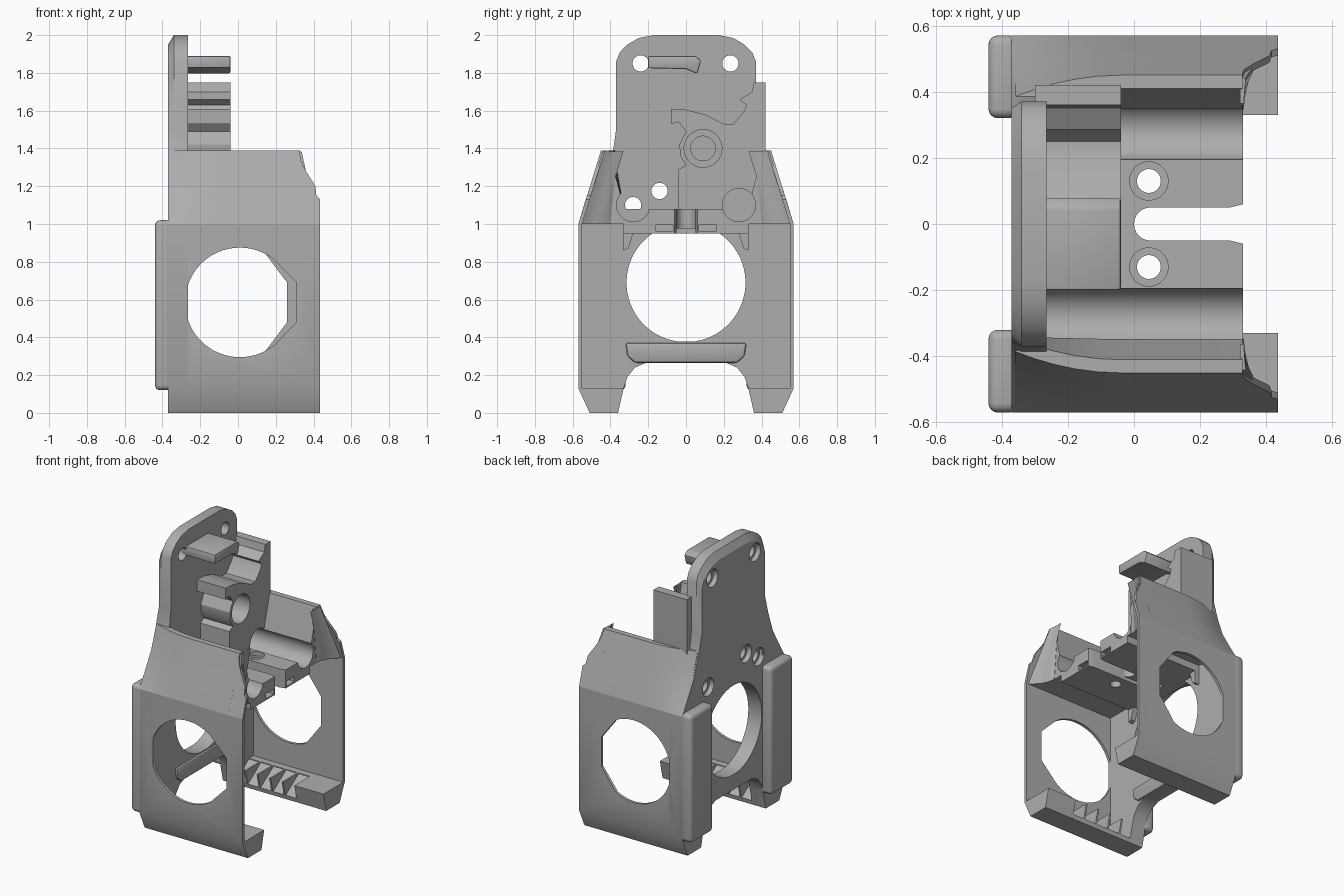
import bpy, bmesh, math

if "Cube" in bpy.data.objects:
    bpy.data.objects.remove(bpy.data.objects["Cube"], do_unlink=True)

grey = bpy.data.materials.new("mid grey plastic")
grey.use_nodes = True
colour = (0.42, 0.42, 0.42, 1)
grey.diffuse_color = colour
grey.node_tree.nodes["Principled BSDF"].inputs["Base Color"].default_value = colour
parts, cutters = [], []


def loft(name, rings, group=parts):
    """Closed solid skinned through rings that have equal point counts."""
    bm = bmesh.new()
    rows = [[bm.verts.new(p) for p in ring] for ring in rings]
    n = len(rows[0])
    for a, b in zip(rows, rows[1:]):
        for i in range(n):
            j = (i + 1) % n
            bm.faces.new((a[i], a[j], b[j], b[i]))
    bm.faces.new(rows[0])
    bm.faces.new(rows[-1])
    bmesh.ops.recalc_face_normals(bm, faces=bm.faces)
    mesh = bpy.data.meshes.new(name)
    bm.to_mesh(mesh)
    bm.free()
    obj = bpy.data.objects.new(name, mesh)
    bpy.context.collection.objects.link(obj)
    group.append(obj)
    return obj


PLACE = {"X": lambda u, v, t: (t, u, v),
         "Y": lambda u, v, t: (u, t, v),
         "Z": lambda u, v, t: (u, v, t)}


def prism(name, axis, pts, lo, hi, group=parts):
    return loft(name, [[PLACE[axis](u, v, t) for u, v in pts] for t in (lo, hi)], group)


def arc(cu, cv, r, start=0, end=352.5, n=48):
    angles = [math.radians(start + (end - start) * i / (n - 1)) for i in range(n)]
    return [(cu + r * math.cos(a), cv + r * math.sin(a)) for a in angles]


def box(u0, u1, v0, v1):
    return [(u0, v0), (u1, v0), (u1, v1), (u0, v1)]


def flip(pts, s):
    return [(u * s, v) for u, v in pts]


def evaluate(obj):
    dg = bpy.context.evaluated_depsgraph_get()
    mesh = bpy.data.meshes.new_from_object(obj.evaluated_get(dg))
    obj.modifiers.clear()
    obj.data = mesh


def cut(obj, *tools):
    for tool in tools:
        mod = obj.modifiers.new("cut", "BOOLEAN")
        mod.operation, mod.solver, mod.object = "DIFFERENCE", "EXACT", tool
        tool.hide_render = True
        evaluate(obj)


def soften(obj, width, segments=3):
    mod = obj.modifiers.new("soften", "BEVEL")
    mod.width, mod.segments = width, segments
    evaluate(obj)


def drill(axis, u, v, r, lo, hi):
    return prism("drill", axis, arc(u, v, r), lo, hi, cutters)


# Mounting plate, with its upper rim sloping towards the outer face
half = [(0.2, 0.27), (0.27, 0.24), (0.31, 0.19), (0.33, 0.13), (0.36, 0),
        (0.51, 0), (0.57, 0.13), (0.57, 1), (0.51, 1.1), (0.44, 1.22),
        (0.39, 1.36), (0.37, 1.5), (0.37, 1.86), (0.35, 1.91),
        (0.31, 1.95), (0.25, 1.985), (0.17, 2)]
outline = half + [(-y, z) for y, z in reversed(half)]
back = [(y * (0.95 if z > 1.45 else 1), z - 0.05 if z > 1.8 else z) for y, z in outline]
plate = loft("mounting_plate", [[(-0.37, y, z) for y, z in back],
                                [(-0.34, y, z) for y, z in outline],
                                [(-0.265, y, z) for y, z in outline]])
window = [(y, max(z, 0.375)) for y, z in arc(0, 0.69, 0.315, -90 + 2, 268, 64)]
window = [p for i, p in enumerate(window) if p[1] > 0.376] 
cut(plate, prism("window", "X", window, -0.5, -0.1, cutters))
for y, z in ((-0.24, 1.85), (0.235, 1.85), (-0.28, 1.1), (0.28, 1.1), (-0.14, 1.175)):
    cut(plate, drill("X", y, z, 0.043, -0.5, -0.1), drill("X", y, z, 0.062, -0.5, -0.335))

# Bar under the round window
bar = prism("cross_bar", "X", [(-0.32, 0.37), (-0.31, 0.3), (-0.27, 0.265),
                               (0.27, 0.265), (0.31, 0.3), (0.32, 0.37)], -0.36, -0.25)
soften(bar, 0.012, 2)

# Channels that give access to the two lower screws
channels = [drill("X", 0.28 * s, 1.1, 0.088, -0.265, 0.6) for s in (1, -1)]

# Motor seat, with a stepped bore
seat = prism("motor_seat", "X", [
    (-0.08, 1.61), (0, 1.605), (0.1, 1.58), (0.2, 1.53), (0.25, 1.53), (0.31, 1.6),
    (0.32, 1.63), (0.285, 1.66), (0.35, 1.7), (0.36, 1.75), (0.42, 1.75), (0.42, 1.5),
    (0.42, 1.39), (0.4, 1.02), (-0.04, 1.02), (-0.04, 1.29), (0, 1.31), (-0.03, 1.36),
    (-0.035, 1.42), (0, 1.49), (-0.04, 1.54), (-0.08, 1.53)], -0.3, -0.04)
cut(seat, drill("X", 0.09, 1.4, 0.1, -0.2, 0.1), drill("X", 0.09, 1.4, 0.065, -0.25, 0.1),
    *channels)

# Upper tongue
tongue = prism("upper_tongue", "X", [(-0.2, 1.89), (0.05, 1.89), (0.08, 1.865),
                                     (0.06, 1.795), (0, 1.82), (-0.2, 1.825)], -0.3, -0.04)
soften(tongue, 0.008, 2)

# Shelf with an open slot and two countersunk holes
slot = [(0.33, 0.06), (0.29, 0.05)] + arc(0.05, 0, 0.05, 90, 270, 16) + [(0.29, -0.05), (0.33, -0.06)]
shelf_outline = slot + [(0.33, -0.36), (-0.3, -0.36), (-0.3, 0.36), (0.33, 0.36)]
shelf = prism("shelf", "Z", shelf_outline, 1.0, 1.08)
cut(shelf, *channels)
pad = prism("shelf_pad", "Z", [(x, max(-0.33, min(0.33, y))) for x, y in shelf_outline], 0.95, 1.0)
cut(pad, prism("pad_relief", "X", box(-0.05, 0.05, 0.9, 0.975), -0.2, 0.5, cutters))
for s in (1, -1):
    bore = drill("Z", 0.045, 0.13 * s, 0.036, 0.8, 1.3)
    cut(shelf, bore, drill("Z", 0.045, 0.13 * s, 0.058, 1.05, 1.3))
    cut(pad, bore, prism("pad_pocket", "X", flip(box(0.07, 0.16, 0.96, 0.995), s), 0.22, 0.5, cutters))


def shoulder_ring(x, s):
    """Section of a shoulder, from concave at the plate to straight further out."""
    t = min(1, max(0, (-0.04 - x) / 0.32)) ** 2
    straight = [(0.57, 1), (0.54, 1.1), (0.502, 1.22), (0.45, 1.39)]
    curved = [0.57, 0.51, 0.44, 0.385]
    outer = [(y + (c - y) * t, z) for (y, z), c in zip(straight, curved)]
    top = outer[-1][0] - 0.04
    inner = [(top, 1.39), (0.34, 1.13), (0.34, 1)]
    return [(x, y * s, z) for y, z in outer + inner]


# Side walls, ducts, shoulders and tabs
for s, side in ((1, "left"), (-1, "right")):
    wall = prism(side + "_side_wall", "X", flip(
        [(0.51, 0), (0.57, 0.13), (0.57, 1), (0.55, 1.005), (0.55, 0.13),
         (0.33, 0.13), (0.36, 0)], s), -0.36, 0.435)
    edge = 0.26 if s > 0 else 0.31
    opening = arc(0.01, 0.585, 0.29, 52 if s < 0 else 62, 308 if s < 0 else 298)
    opening += [(edge, 0.48), (edge, 0.69)]
    lo, hi = sorted((0.45 * s, 0.7 * s))
    cut(wall, prism("side_opening", "Y", opening, lo, hi, cutters))

    # Row of sloped outlets in the duct lip
    for i in range(5):
        x = -0.27 + 0.098 * i
        cut(wall, prism("outlet", "X", flip([(0.3, 0.03), (0.36, 0.03), (0.5, 0.125),
                                             (0.5, 0.2), (0.3, 0.2)], s), x, x + 0.086, cutters))

    shoulder = loft(side + "_shoulder", [shoulder_ring(x, s) for x in
                                         (-0.36, -0.3, -0.24, -0.18, -0.11, -0.04, 0.328)])
    cut(shoulder, channels[0 if s > 0 else 1])

    # Thin leaning panel that carries the wall up past the shoulder
    panel = prism(side + "_shoulder_panel", "Y", [
        (0.3, 1), (0.435, 1), (0.435, 1.13), (0.415, 1.15), (0.41, 1.2), (0.36, 1.28),
        (0.335, 1.33), (0.325, 1.39), (0.3, 1.39)], 0.55 * s, 0.57 * s)
    # Curved web between the shoulder and the panel
    web_pts = [(0.32, 0.4), (0.33, 0.4), (0.34, 0.45), (0.36, 0.49),
               (0.39, 0.525), (0.42, 0.55), (0.42, 0.56), (0.32, 0.56)]
    web = prism(side + "_shoulder_web", "Z", flip([(x, y) for x, y in web_pts], 1), 1.0, 1.385)
    for v in web.data.vertices:
        v.co.y *= s
        if v.co.x > 0.33:
            v.co.x = 0.33 + (v.co.x - 0.33) * (1 - 2.4 * (v.co.z - 1))
        # keep the inner edge level with the shoulder while it leans
    for obj in (panel, web):
        for v in obj.data.vertices:
            v.co.y -= s * 0.308 * (v.co.z - 1) * (0.3 if abs(v.co.y) < 0.41 else 1)
        if s < 0:
            bm = bmesh.new()
            bm.from_mesh(obj.data)
            bmesh.ops.recalc_face_normals(bm, faces=bm.faces)
            bm.to_mesh(obj.data)
            bm.free()

    # Rounded tab on the outer face of the plate
    tab = prism(side + "_rear_tab", "X", flip(box(0.32, 0.57, 0.12, 1.02), s), -0.44, -0.35)
    soften(tab, 0.028, 4)
    # Small brace at the top corner of the round window
    prism(side + "_window_brace", "X", flip([(0.33, 0.86), (0.305, 0.87), (0.28, 0.95),
                                             (0.33, 0.96)], s), -0.3, -0.23)

# Remove the cutters, then colour and smooth the parts
for tool in cutters:
    bpy.data.objects.remove(tool, do_unlink=True)
bpy.ops.object.select_all(action="DESELECT")
for obj in parts:
    obj.data.materials.clear()
    obj.data.materials.append(grey)
    obj.select_set(True)
bpy.context.view_layer.objects.active = parts[0]
bpy.ops.object.shade_smooth_by_angle(angle=math.radians(30))
